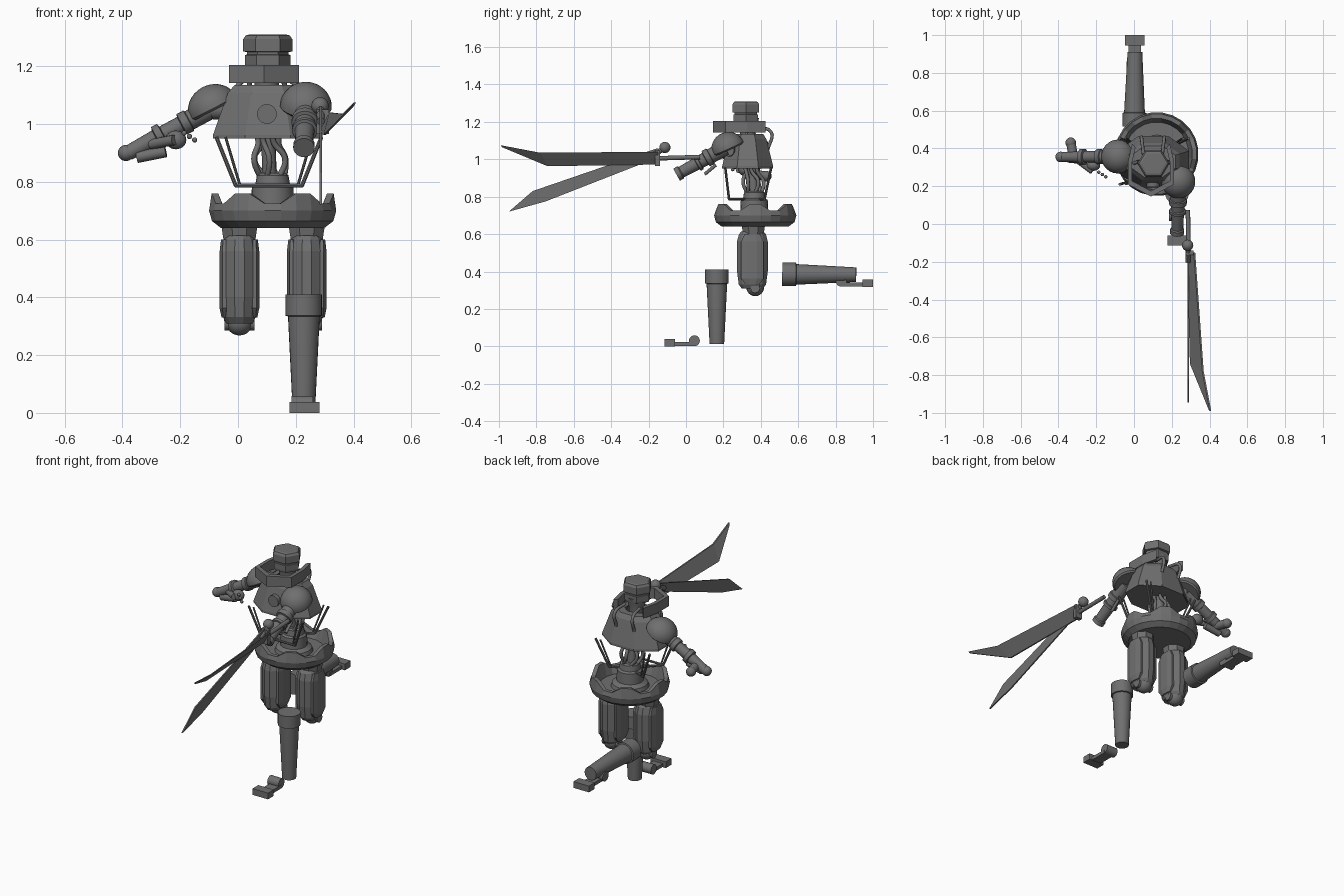
import bpy, bmesh, math
from mathutils import Vector, Matrix

if "Cube" in bpy.data.objects:
    bpy.data.objects.remove(bpy.data.objects["Cube"])

steel = bpy.data.materials.new("dark_steel")
steel.use_nodes = True
steel.diffuse_color = (0.16, 0.16, 0.16, 1)
steel.node_tree.nodes["Principled BSDF"].inputs["Base Color"].default_value = steel.diffuse_color


def finish(name, bm, smooth=True):
    bmesh.ops.recalc_face_normals(bm, faces=bm.faces)
    me = bpy.data.meshes.new(name)
    bm.to_mesh(me)
    bm.free()
    ob = bpy.data.objects.new(name, me)
    bpy.context.collection.objects.link(ob)
    me.materials.append(steel)
    if smooth:
        bpy.ops.object.select_all(action="DESELECT")
        ob.select_set(True)
        bpy.context.view_layer.objects.active = ob
        bpy.ops.object.shade_smooth_by_angle(angle=math.radians(35))
    return ob


def lathe(name, a, b, profile, n=20, scale=(1, 1), turn=0.0, smooth=True, rim=None):
    """Sweep (fraction along a-b, radius) pairs into a closed turned part."""
    a, b = Vector(a), Vector(b)
    frame = (b - a).to_track_quat("Z", "Y").to_matrix()
    if abs((b - a).normalized().z) > 0.999:
        frame = Matrix.Identity(3) if b.z > a.z else Matrix.Rotation(math.pi, 3, "X")
    length = (b - a).length
    bm = bmesh.new()
    rings = []
    for k, (t, r) in enumerate(profile):
        ring = []
        for i in range(n):
            ang = turn + math.tau * i / n
            h = t * length + (rim(k, i) if rim else 0)
            p = Vector((r * scale[0] * math.cos(ang), r * scale[1] * math.sin(ang), h))
            ring.append(bm.verts.new(a + frame @ p))
        rings.append(ring)
    for lo, hi in zip(rings, rings[1:]):
        for i in range(n):
            j = (i + 1) % n
            bm.faces.new((lo[i], lo[j], hi[j], hi[i]))
    bm.faces.new(rings[0])
    bm.faces.new(rings[-1])
    return finish(name, bm, smooth)


def rod(name, a, b, r, r2=None, n=12):
    return lathe(name, a, b, [(0, r), (1, r if r2 is None else r2)], n)


def ball(name, c, r, scale=(1, 1, 1)):
    bm = bmesh.new()
    m = Matrix.Translation(c) @ Matrix.Diagonal((*scale, 1))
    bmesh.ops.create_uvsphere(bm, u_segments=20, v_segments=12, radius=r, matrix=m)
    return finish(name, bm)


def box(name, lo, hi):
    lo, hi = Vector(lo), Vector(hi)
    bm = bmesh.new()
    m = Matrix.Translation((lo + hi) / 2) @ Matrix.Diagonal((*(hi - lo), 1))
    bmesh.ops.create_cube(bm, size=1, matrix=m)
    return finish(name, bm, False)


def tube(name, pts, r):
    cu = bpy.data.curves.new(name, "CURVE")
    cu.dimensions = "3D"
    cu.bevel_depth, cu.bevel_resolution, cu.resolution_u = r, 2, 6
    sp = cu.splines.new("BEZIER")
    sp.bezier_points.add(len(pts) - 1)
    for bp, p in zip(sp.bezier_points, pts):
        bp.co = p
        bp.handle_left_type = bp.handle_right_type = "AUTO"
    ob = bpy.data.objects.new(name, cu)
    bpy.context.collection.objects.link(ob)
    cu.materials.append(steel)


def blade(name, outline, thick):
    """Flat plate from an outline, thickened along x."""
    bm = bmesh.new()
    sides = [[bm.verts.new((x + s * thick, y, z)) for x, y, z in outline] for s in (-1, 1)]
    half = len(outline) // 2
    for v in sides:  # strips between upper and lower edge
        for i in range(half - 1):
            bm.faces.new((v[i], v[i + 1], v[-2 - i], v[-1 - i]))
    for i in range(len(outline)):
        j = (i + 1) % len(outline)
        bm.faces.new((sides[0][i], sides[0][j], sides[1][j], sides[1][i]))
    finish(name, bm, False)


# Hip ring with a notched rim and a floor
def notch(k, i):
    return -0.035 if k in (4, 5) and i % 4 in (1, 2) else 0

lathe("hip_ring", (0.12, 0.37, 0.64), (0.12, 0.37, 0.76),
      [(0, 0.03), (0, 0.18), (0.2, 0.212), (0.5, 0.222), (1, 0.213), (1, 0.19),
       (0.35, 0.17), (0.35, 0.03)], 24, turn=math.tau / 48, smooth=False, rim=notch)

# Waist and spine
lathe("waist", (0.12, 0.365, 0.67), (0.12, 0.365, 0.83),
      [(0, 0.11), (0.2, 0.1), (0.3, 0.075), (0.7, 0.072), (0.75, 0.06), (0.95, 0.055), (1, 0.045)], 20)
rod("spine", (0.11, 0.365, 0.8), (0.10, 0.34, 1.1), 0.025)
for i in range(6):
    ang = math.tau * i / 6
    c, s = math.cos(ang), math.sin(ang)
    tube("spine_cable", [(0.12 + 0.04 * c, 0.365 + 0.04 * s, 0.81),
                         (0.11 + 0.062 * math.cos(ang + 0.5), 0.36 + 0.055 * math.sin(ang + 0.5), 0.88),
                         (0.105 + 0.035 * c, 0.35 + 0.035 * s, 0.94),
                         (0.10 + 0.06 * c, 0.34 + 0.06 * s, 1.02)], 0.01)

# Torso shell and chest disc
lathe("torso", (0.103, 0.33, 0.95), (0.103, 0.33, 1.135),
      [(0, 0.17), (0, 0.205), (0.07, 0.205), (0.85, 0.15), (1, 0.125), (1, 0.07), (0.1, 0.17)], 8,
      scale=(1, 0.72), turn=math.pi / 8, smooth=False)
rod("chest_disc", (0.10, 0.25, 1.035), (0.10, 0.195, 1.035), 0.034, n=24)

# Waist cage
for s in (-1, 1):
    for name, top, low in (("front", 0.21, 0.23), ("back", 0.455, 0.42)):
        foot = (0.107 + s * 0.115, low, 0.787)
        rod(name + "_cage_rod", (0.107 + s * 0.182, top, 0.955), foot, 0.007, n=8)
        rod(name + "_cage_brace", (0.107 + s * 0.15, top, 0.955), (0.107 + s * 0.1, low, 0.787), 0.005, n=8)
        rod(name + "_cage_link", foot, (0.12, 0.365, 0.787), 0.007, n=8)
rod("cage_bar", (-0.01, 0.23, 0.787), (0.222, 0.23, 0.787), 0.007, n=8)

# Neck, head and collar
lathe("neck", (0.10, 0.33, 1.08), (0.10, 0.325, 1.22), [(0, 0.045), (0.5, 0.042), (1, 0.06)], 16)
lathe("head", (0.103, 0.32, 1.195), (0.103, 0.32, 1.31),
      [(0, 0.078), (0.1, 0.08), (0.38, 0.08), (0.4, 0.073), (0.47, 0.073), (0.49, 0.087), (0.86, 0.087),
       (0.97, 0.078), (1, 0.065)], 6, scale=(0.98, 0.94), smooth=False)
bm = bmesh.new()
path = [(-0.1, 0.425), (-0.122, 0.33), (-0.122, 0.21), (0, 0.145), (0.122, 0.21), (0.122, 0.33), (0.1, 0.425)]
rows = []
for x, y in path:
    rows.append([bm.verts.new((0.09 + x * k, 0.31 + (y - 0.31) * k, z))
                 for k, z in ((1, 1.143), (1, 1.205), (0.82, 1.205), (0.82, 1.143))])
for p, q in zip(rows, rows[1:]):
    for i in range(4):
        bm.faces.new((p[i], p[(i + 1) % 4], q[(i + 1) % 4], q[i]))
bm.faces.new(rows[0])
bm.faces.new(rows[-1])
finish("collar", bm, False)
for s in (-1, 1):
    tube("back_cable", [(0.1 + s * 0.05, 0.37, 1.17), (0.1 + s * 0.06, 0.455, 1.145),
                        (0.1 + s * 0.06, 0.44, 1.06)], 0.009)
    tube("neck_cable", [(0.1 + s * 0.075, 0.33, 1.16), (0.1 + s * 0.105, 0.32, 1.12),
                        (0.1 + s * 0.09, 0.32, 1.08)], 0.009)

# Shoulder domes
dome = [(math.sin(math.radians(d)), math.cos(math.radians(d)) * 0.09) for d in range(0, 90, 11)]
lathe("right_shoulder", (-0.085, 0.357, 1.055), (-0.122, 0.357, 1.128), [(-0.1, 0.082)] + dome, 24)
lathe("left_shoulder", (0.235, 0.225, 1.06), (0.24, 0.19, 1.138), [(-0.1, 0.082)] + dome, 24)
rod("shoulder_axle", (-0.085, 0.357, 1.05), (0.235, 0.225, 1.05), 0.035)

# Left arm, cut at the wrist
lathe("left_arm", (0.235, 0.21, 1.06), (0.228, -0.05, 0.918),
      [(0, 0.04), (0.3, 0.04), (0.31, 0.047), (0.4, 0.047), (0.41, 0.036), (0.52, 0.036), (0.53, 0.044),
       (0.58, 0.044), (0.59, 0.034), (0.9, 0.031), (0.92, 0.037), (1, 0.037)])
rod("left_elbow_pin", (0.25, 0.16, 0.97), (0.25, 0.1, 0.92), 0.009)

# Right arm and hand
lathe("right_arm", (-0.09, 0.357, 1.055), (-0.38, 0.355, 0.9),
      [(0, 0.035), (0.27, 0.035), (0.28, 0.04), (0.36, 0.04), (0.37, 0.03), (0.58, 0.03), (0.59, 0.042),
       (0.66, 0.042), (0.67, 0.03), (1, 0.026)])
ball("right_fingertip", (-0.388, 0.355, 0.9), 0.028)
rod("right_palm", (-0.25, 0.335, 0.905), (-0.35, 0.345, 0.885), 0.02)
rod("right_thumb", (-0.32, 0.35, 0.92), (-0.335, 0.435, 0.91), 0.025)
ball("right_thumb_tip", (-0.335, 0.43, 0.91), 0.028)
ball("right_elbow_pad", (-0.215, 0.31, 0.945), 0.036, (1, 0.8, 0.9))
rod("right_finger", (-0.3, 0.34, 0.93), (-0.22, 0.28, 0.945), 0.018)
for i in range(3):
    ball("loose_joint", (-0.15 - 0.018 * i, 0.25 + 0.012 * i, 0.945 + 0.012 * i), 0.009)

# Two swords
blade("broad_blade", [(0.32, -0.15, 1.04), (0.365, -0.78, 1.035), (0.405, -0.99, 1.075),
                      (0.40, -0.985, 1.065), (0.30, -0.74, 0.963), (0.285, -0.15, 0.972)], 0.004)
rod("broad_hilt", (0.285, 0.075, 1.012), (0.29, -0.16, 1.005), 0.012)
box("broad_guard", (0.272, -0.165, 0.965), (0.315, -0.14, 1.05))
blade("thin_blade", [(0.286, -0.15, 1.06), (0.286, -0.82, 0.83), (0.286, -0.945, 0.722),
                     (0.286, -0.94, 0.722), (0.286, -0.75, 0.775), (0.286, -0.2, 0.99)], 0.004)
rod("thin_hilt", (0.285, -0.107, 1.063), (0.286, -0.2, 1.01), 0.014)
ball("thin_pommel", (0.284, -0.113, 1.063), 0.03)

# Thighs with side panels, hip mounts and knees
for side, x in (("right", 0.005), ("left", 0.238)):
    lathe(side + "_hip_mount", (x, 0.36, 0.58), (x, 0.36, 0.65), [(0, 0.045), (0.3, 0.06), (1, 0.068)], 8,
          turn=math.pi / 8, smooth=False)
    lathe(side + "_thigh", (x, 0.355, 0.31), (x, 0.355, 0.615),
          [(0, 0.05), (0.07, 0.063), (0.3, 0.071), (0.82, 0.071), (0.95, 0.062), (1, 0.05)], 12,
          turn=math.pi / 12, scale=(0.93, 1.2), smooth=False)
    for s in (-1, 1):
        lathe(side + "_thigh_panel", (x + s * 0.052, 0.355, 0.33), (x + s * 0.052, 0.355, 0.6),
              [(0, 0.03), (0.12, 0.05), (0.85, 0.05), (1, 0.035)], 8, scale=(0.36, 1.3),
              turn=math.pi / 8, smooth=False)
    ball(side + "_knee", (x, 0.37, 0.315), 0.047)
    rod(side + "_knee_pin", (x - 0.052, 0.37, 0.31), (x + 0.052, 0.37, 0.31), 0.025)

# Severed shins and feet
shin = [(0, 0.063), (0.185, 0.063), (0.19, 0.055), (1, 0.039)]
lathe("left_shin", (0.228, 0.165, 0.41), (0.228, 0.165, 0.012), shin, 24)
lathe("right_shin", (0.002, 0.515, 0.385), (0.005, 0.91, 0.383), shin, 24)
for side, x, heel, toe, z in (("left", 0.23, 0.045, -0.115, 0), ("right", 0.004, 0.83, 1.0, 0.318)):
    d = 1 if toe > heel else -1
    ys = sorted((heel, toe))
    rod(side + "_ankle", (x - 0.045, heel, z + 0.03), (x + 0.03, heel, z + 0.03), 0.029, n=20)
    box(side + "_sole", (x - 0.032, ys[0], z + 0.002), (x + 0.032, ys[1], z + 0.022))
    ys = sorted((toe, toe - d * 0.055))
    box(side + "_toe", (x - 0.052, ys[0], z), (x + 0.052, ys[1], z + 0.038))
